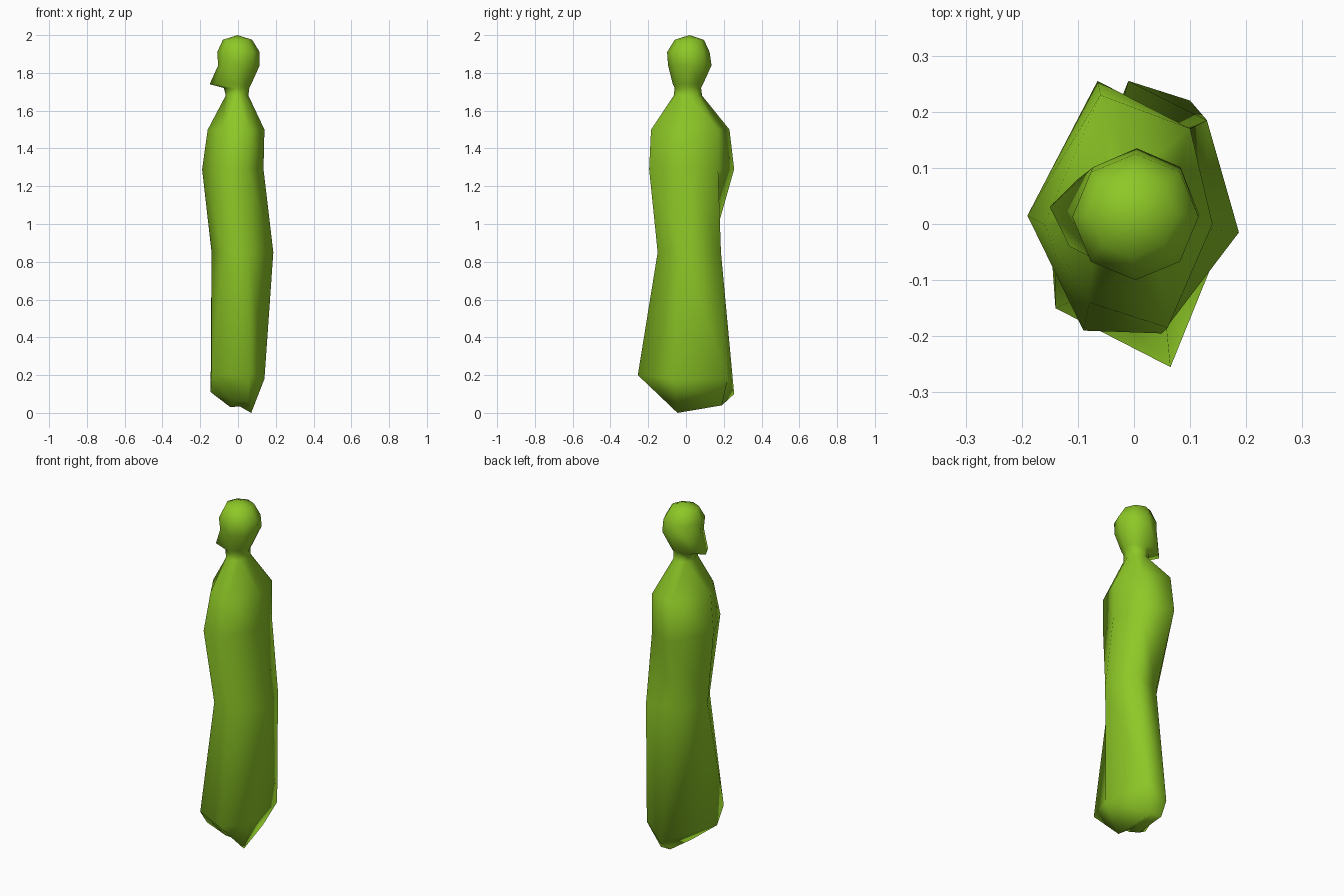
import bpy
import bmesh
import math
from mathutils import Vector

# Remove the default cube only
default_cube = bpy.data.objects.get("Cube")
if default_cube:
    bpy.data.objects.remove(default_cube, do_unlink=True)


def make_material(name, colour):
    material = bpy.data.materials.new(name)
    material.use_nodes = True
    material.diffuse_color = colour
    material.node_tree.nodes["Principled BSDF"].inputs["Base Color"].default_value = colour
    return material


leaf_green = make_material("leaf green", (0.27, 0.58, 0.02, 1))


def oval(z, left, right, front, back, sides=8):
    """Ring of points running from -x through +y, fitted to its four extents."""
    centre_x, centre_y = (left + right) / 2, (front + back) / 2
    points = []
    for step in range(sides):
        angle = math.pi - math.tau * step / sides
        points.append(Vector((centre_x + (right - left) / 2 * math.cos(angle),
                              centre_y + (back - front) / 2 * math.sin(angle), z)))
    return points


def level(z, outline):
    return [Vector((x, y, z)) for x, y in outline]


def skin(bm, upper, lower):
    """Zip two rings together, even when their point counts differ."""
    n, m = len(upper), len(lower)
    i = j = 0
    while i < n or j < m:
        a, b = upper[i % n], lower[j % m]
        if (i + 1) * m <= (j + 1) * n:
            i += 1
            bm.faces.new((a, upper[i % n], b))
        else:
            j += 1
            bm.faces.new((a, lower[j % m], b))


def fan(bm, loop, height):
    """Close an end with triangles around a middle point."""
    middle = sum((vert.co for vert in loop), Vector()) / len(loop)
    middle.z = height
    tip = bm.verts.new(middle)
    for a, b in zip(loop, loop[1:] + loop[:1]):
        bm.faces.new((a, b, tip))


def loft(name, rings, top, bottom):
    """Skin a stack of rings into one closed, softly shaded body."""
    bm = bmesh.new()
    loops = [[bm.verts.new(point) for point in ring] for ring in rings]
    for upper, lower in zip(loops, loops[1:]):
        skin(bm, upper, lower)
    fan(bm, loops[0], top)
    fan(bm, loops[-1], bottom)
    bmesh.ops.recalc_face_normals(bm, faces=bm.faces)
    mesh = bpy.data.meshes.new(name)
    bm.to_mesh(mesh)
    bm.free()
    mesh.materials.append(leaf_green)
    obj = bpy.data.objects.new(name, mesh)
    bpy.context.collection.objects.link(obj)
    bpy.ops.object.select_all(action="DESELECT")
    obj.select_set(True)
    bpy.context.view_layer.objects.active = obj
    bpy.ops.object.shade_smooth_by_angle(angle=math.radians(100))


# Head and neck: eight-sided sections, with the jaw drawn out towards -x
crown = oval(1.975, -0.08, 0.075, -0.06, 0.095)
brow = oval(1.91, -0.11, 0.115, -0.1, 0.125)
cheek = oval(1.84, -0.105, 0.115, -0.095, 0.135)
jaw = oval(1.74, -0.08, 0.07, -0.07, 0.09)
jaw[0] = Vector((-0.15, 0.03, 1.74))
jaw[1] = Vector((-0.1, 0.08, 1.75))
jaw[-1] = Vector((-0.115, -0.04, 1.74))
throat = oval(1.72, -0.075, 0.06, -0.06, 0.08)
neck = oval(1.68, -0.065, 0.055, -0.065, 0.085)
head = [crown, brow, cheek, jaw, throat, neck]

# Long robe: six-sided sections, from the shoulders down to the uneven hem
shoulders = level(1.5, [(-0.16, 0), (-0.06, 0.23), (0.1, 0.17),
                        (0.14, 0), (0.06, -0.185), (-0.08, -0.14)])
chest = level(1.29, [(-0.19, 0.015), (-0.065, 0.255), (0.1, 0.17),
                     (0.135, -0.01), (0.05, -0.195), (-0.09, -0.19)])
hips = level(0.85, [(-0.14, 0), (-0.045, 0.13), (0.13, 0.185),
                    (0.187, -0.015), (0.055, -0.15), (-0.07, -0.12)])
hem = [Vector(p) for p in ((-0.145, -0.08, 0.11), (-0.01, 0.255, 0.1), (0.1, 0.22, 0.18),
                           (0.14, -0.07, 0.18), (0.065, -0.255, 0.2), (-0.14, -0.15, 0.2))]
underside = [Vector(p) for p in ((-0.04, 0, 0.03), (-0.03, 0.19, 0.04), (0.03, 0.19, 0.04),
                                 (0.07, -0.045, 0), (0.05, -0.075, 0.06), (-0.03, -0.07, 0.06))]
robe = [shoulders, chest, hips, hem, underside]

loft("robed_figure", head + robe, top=2.0, bottom=0.035)
